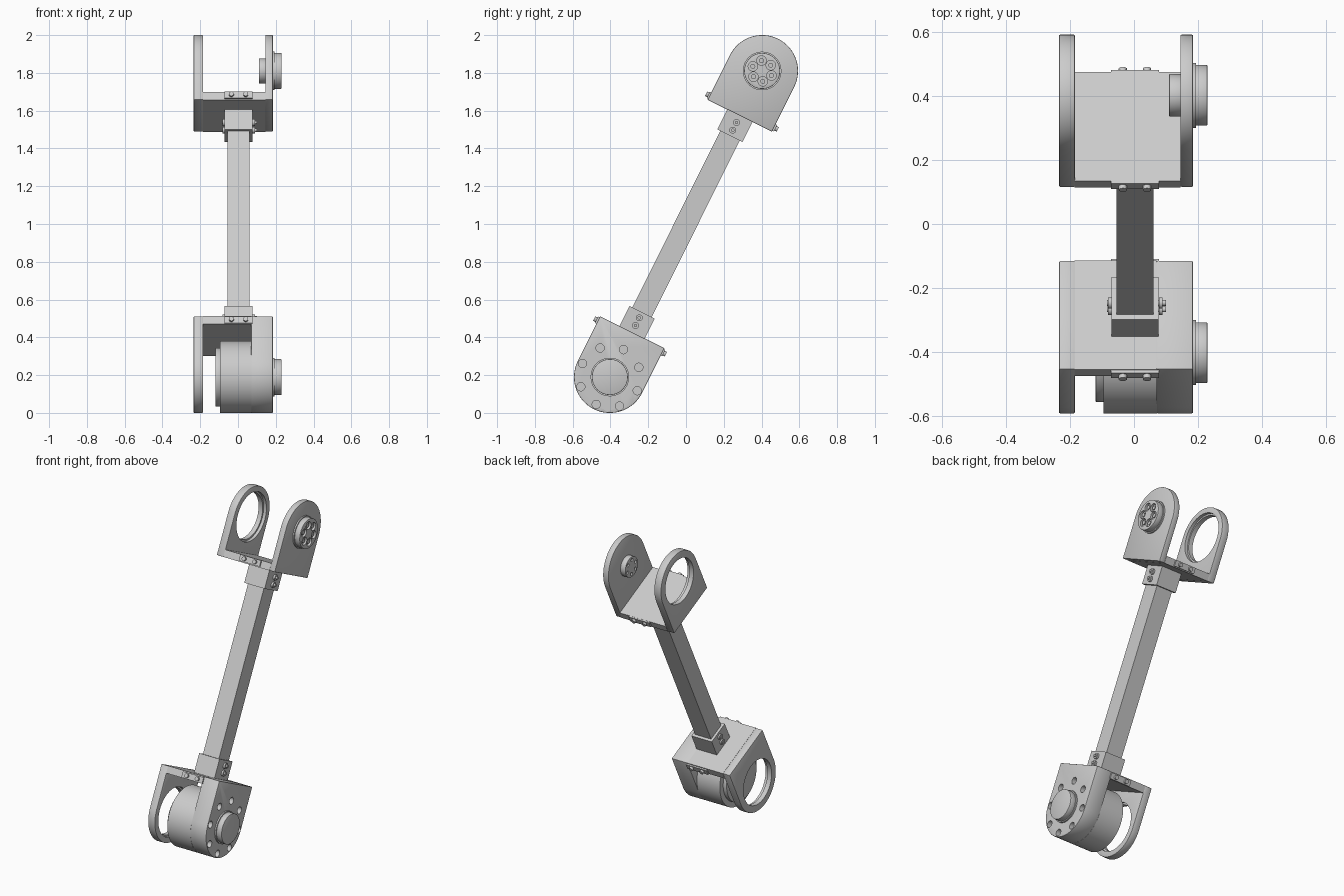
import bpy, bmesh, math
from mathutils import Matrix, Vector

cube = bpy.data.objects.get("Cube")
if cube:
    bpy.data.objects.remove(cube, do_unlink=True)

grey = bpy.data.materials.new("light_grey_metal")
grey.use_nodes = True
grey.diffuse_color = (0.6, 0.6, 0.6, 1)
grey.node_tree.nodes["Principled BSDF"].inputs["Base Color"].default_value = (0.6, 0.6, 0.6, 1)

# The arm is built upright, then leaned back about x
TILT = Matrix.Translation((0, 0, 1)) @ Matrix.Rotation(math.radians(-26.45), 4, 'X')
AXIS = 0.905      # distance of each pivot from the middle
HALF = 0.19       # bracket half depth and arch radius
FOOT = 0.64       # outer face of the bracket base
FLOOR = 0.685     # inner face of the bracket base
MID = 0.003       # x of the rod


def finish(bm, name, bevel=0.0, holes=()):
    """Make the object, bevel it, cut its holes and shade it."""
    bmesh.ops.recalc_face_normals(bm, faces=bm.faces)
    bm.transform(TILT)
    mesh = bpy.data.meshes.new(name)
    bm.to_mesh(mesh)
    bm.free()
    mesh.materials.append(grey)
    ob = bpy.data.objects.new(name, mesh)
    bpy.context.collection.objects.link(ob)
    for o in bpy.context.selected_objects:
        o.select_set(False)
    ob.select_set(True)
    bpy.context.view_layer.objects.active = ob
    if bevel:
        mod = ob.modifiers.new("edge", 'BEVEL')
        mod.width, mod.segments, mod.limit_method = bevel, 2, 'ANGLE'
        bpy.ops.object.modifier_apply(modifier=mod.name)
    for cutter in holes:
        mod = ob.modifiers.new("hole", 'BOOLEAN')
        mod.object, mod.solver = cutter, 'EXACT'
        bpy.ops.object.modifier_apply(modifier=mod.name)
        bpy.data.objects.remove(cutter, do_unlink=True)
    bpy.ops.object.shade_smooth_by_angle(angle=math.radians(30))
    return ob


def box(name, lo, hi, bevel=0.0):
    lo, hi = Vector(lo), Vector(hi)
    bm = bmesh.new()
    bmesh.ops.create_cube(bm, size=1, matrix=Matrix.Translation((lo + hi) / 2)
                          @ Matrix.Diagonal((*(hi - lo), 1)))
    return finish(bm, name, bevel)


def rod_x(name, x0, x1, r, y=0, z=0, sides=48, bevel=0.0, holes=()):
    """Cylinder lying along x."""
    bm = bmesh.new()
    bmesh.ops.create_cone(bm, cap_ends=True, segments=sides, radius1=r, radius2=r,
                          depth=x1 - x0, matrix=Matrix.Translation(((x0 + x1) / 2, y, z))
                          @ Matrix.Rotation(math.pi / 2, 4, 'Y'))
    return finish(bm, name, bevel, holes)


def rod_y(name, x, y0, y1, z, r):
    """Cylinder lying along the depth of the bracket."""
    bm = bmesh.new()
    bmesh.ops.create_cone(bm, cap_ends=True, segments=20, radius1=r, radius2=r,
                          depth=abs(y1 - y0), matrix=Matrix.Translation((x, (y0 + y1) / 2, z))
                          @ Matrix.Rotation(math.pi / 2, 4, 'X'))
    return finish(bm, name)


def arch(name, x0, x1, k, holes=()):
    """Round-ended side plate; k is 1 for the upper bracket, -1 for the lower."""
    pts = [(-HALF, k * FOOT), (HALF, k * FOOT)]
    for i in range(33):
        a = math.pi * i / 32
        pts.append((HALF * math.cos(a), k * (AXIS + HALF * math.sin(a))))
    bm = bmesh.new()
    face = bm.faces.new([bm.verts.new((x0, y, z)) for y, z in pts])
    out = bmesh.ops.extrude_face_region(bm, geom=[face])["geom"]
    bmesh.ops.translate(bm, vec=(x1 - x0, 0, 0),
                        verts=[v for v in out if isinstance(v, bmesh.types.BMVert)])
    return finish(bm, name, 0.004, holes)


def circle(n, r, z):
    for i in range(n):
        a = 2 * math.pi * i / n
        yield r * math.cos(a), z + r * math.sin(a)


# Square rod joining the brackets
box("rod", (MID - 0.0575, -0.0575, -FOOT), (MID + 0.0575, 0.0575, FOOT))

for k, end in ((1, "upper"), (-1, "lower")):
    c = k * AXIS
    inner = 0.145 if k > 0 else 0.07

    # Bracket: floor, open ring plate and solid plate
    za, zb = sorted((k * FOOT, k * FLOOR))
    box(end + "_bracket_floor", (-0.186, -HALF, za), (inner + 0.001, HALF, zb))
    arch(end + "_ring_plate", -0.235, -0.185, k,
         [rod_x("cut", -0.3, -0.1, 0.145, 0, c),
          rod_x("cut", -0.205, -0.1, 0.155, 0, c)])
    bolt_holes = [] if k > 0 else [rod_x("cut", 0.155, 0.25, 0.022, y, z, 20)
                                   for y, z in circle(8, 0.162, c)]
    arch(end + "_solid_plate", inner, 0.185, k, bolt_holes)

    # Sleeve around the rod with side screws
    za, zb = sorted((k * 0.522, k * FOOT))
    box(end + "_sleeve", (MID - 0.0735, -0.075, za), (MID + 0.0735, 0.075, zb))
    for t in (0.555, 0.6):
        rod_x(end + "_sleeve_bolt", -0.085, 0.1, 0.009, 0, k * t, 16)
        for x in (-0.081, 0.078):
            rod_x(end + "_sleeve_screw", x, x + 0.012, 0.018, 0, k * t, 20)

    # Clamping tabs with screws on both edges of the floor
    za, zb = sorted((k * 0.646, k * 0.684))
    for s in (-1, 1):
        ya, yb = sorted((s * 0.188, s * 0.199))
        box(end + "_tab", (MID - 0.075, ya, za), (MID + 0.075, yb, zb))
        for x in (-0.038, 0.038):
            rod_y(end + "_tab_screw", MID + x, s * 0.19, s * 0.212, k * 0.665, 0.013)

    # Collar behind the pivot boss
    rod_x(end + "_collar", 0.18, 0.194, 0.102, 0, c)

# Upper pivot: drive flange with recessed screws and an inner hub
rod_x("drive_flange", 0.19, 0.23, 0.095, 0, AXIS, 48, 0.003,
      [rod_x("cut", 0.215, 0.25, 0.025, y, z, 24) for y, z in circle(6, 0.055, AXIS)])
for y, z in circle(6, 0.055, AXIS):
    rod_x("flange_screw", 0.21, 0.225, 0.013, y, z, 16)
rod_x("inner_hub", 0.11, 0.15, 0.066, 0, AXIS, 48, 0.002,
      [rod_x("cut", 0.1, 0.12, 0.01, y, z, 16) for y, z in circle(6, 0.045, AXIS)])

# Lower pivot: motor body, end cap and output boss
rod_x("motor_body", -0.095, 0.072, HALF, 0, -AXIS, 64)
rod_x("motor_cap", -0.12, -0.09, 0.155, 0, -AXIS, 64, 0.003)
rod_x("motor_boss", 0.19, 0.23, 0.095, 0, -AXIS, 48, 0.003)
